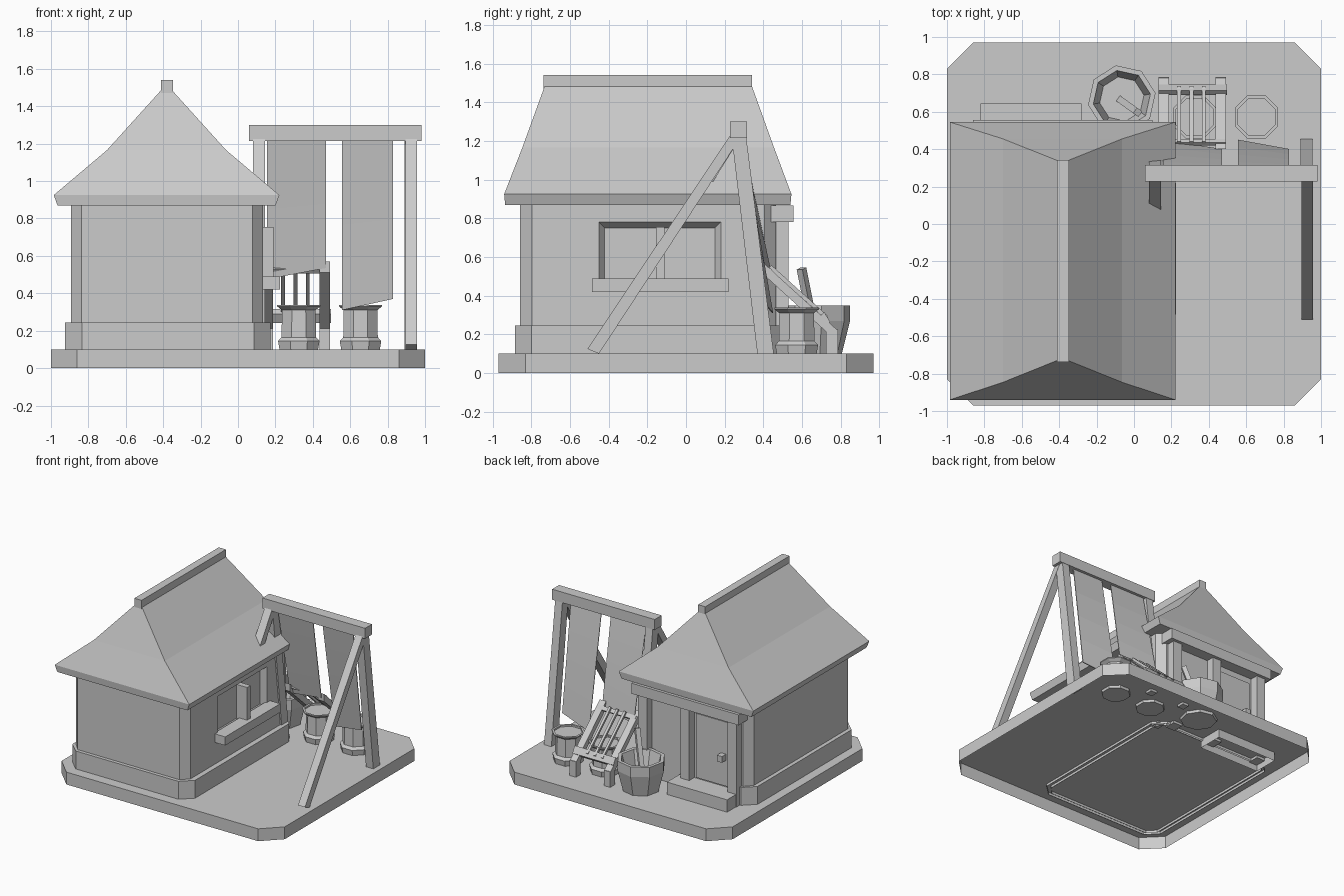
import bpy, bmesh, math
from mathutils import Vector

cube = bpy.data.objects.get("Cube")
if cube:
    bpy.data.objects.remove(cube, do_unlink=True)

grey = bpy.data.materials.new("plain_grey")
grey.use_nodes = True
COLOR = (0.6, 0.6, 0.6, 1)
grey.diffuse_color = COLOR
grey.node_tree.nodes["Principled BSDF"].inputs["Base Color"].default_value = COLOR


def finish(name, bm):
    bmesh.ops.recalc_face_normals(bm, faces=bm.faces)
    mesh = bpy.data.meshes.new(name)
    bm.to_mesh(mesh)
    bm.free()
    mesh.materials.append(grey)
    obj = bpy.data.objects.new(name, mesh)
    bpy.context.collection.objects.link(obj)
    return obj


def loft(bm, rings, bottom=True, top=True):
    """Join rings of points with side faces and optional end caps."""
    rows = [[bm.verts.new(p) for p in ring] for ring in rings]
    n = len(rows[0])
    for a, b in zip(rows, rows[1:]):
        for i in range(n):
            j = (i + 1) % n
            bm.faces.new((a[i], a[j], b[j], b[i]))
    if bottom:
        bm.faces.new(rows[0])
    if top:
        bm.faces.new(rows[-1])


def box(name, x0, x1, y0, y1, z0, z1, bottom=True):
    bm = bmesh.new()
    loft(bm, [[(x0, y0, z), (x1, y0, z), (x1, y1, z), (x0, y1, z)] for z in (z0, z1)], bottom)
    return finish(name, bm)


def side_bar(name, x0, x1, profile):
    """Bar with a y-z profile pushed along x."""
    bm = bmesh.new()
    loft(bm, [[(x, y, z) for y, z in profile] for x in (x0, x1)])
    return finish(name, bm)


def chamfered(x0, x1, y0, y1, cx, cy):
    return [(x0 + cx, y0), (x1 - cx, y0), (x1, y0 + cy), (x1, y1 - cy),
            (x1 - cx, y1), (x0 + cx, y1), (x0, y1 - cy), (x0, y0 + cy)]


def slab(bm, outline, z0, z1):
    loft(bm, [[(x, y, z) for x, y in outline] for z in (z0, z1)], bottom=False)


def lathe(name, x, y, profile, turn, sides=8):
    bm = bmesh.new()
    rings = []
    for r, z in profile:
        angles = [turn + math.tau * i / sides for i in range(sides)]
        rings.append([(x + r * math.cos(a), y + r * math.sin(a), z) for a in angles])
    loft(bm, rings)
    return finish(name, bm)


def stick(name, start, end, size):
    """Square bar between two points."""
    start, end = Vector(start), Vector(end)
    rot = (end - start).to_track_quat('Z', 'Y')
    h = size / 2
    corners = [rot @ Vector(c) for c in ((-h, -h, 0), (h, -h, 0), (h, h, 0), (-h, h, 0))]
    bm = bmesh.new()
    loft(bm, [[p + c for c in corners] for p in (start, end)])
    return finish(name, bm)


# Ground plate, open underneath
bm = bmesh.new()
slab(bm, chamfered(-1, 1, -0.97, 0.97, 0.14, 0.14), 0, 0.1)
finish("ground_plate", bm)

# Foundation with a gap along the back for the entrance
bm = bmesh.new()
outline = chamfered(-0.925, 0.175, -0.885, 0.49, 0.09, 0.085)
outline[5:5] = [(0.03, 0.49), (0.03, 0.45), (-0.79, 0.45), (-0.79, 0.49)]
slab(bm, outline, 0.08, 0.245)
finish("foundation", bm)

# Walls with a recessed window on the right side
bm = bmesh.new()
slab(bm, chamfered(-0.893, 0.133, -0.857, 0.465, 0.056, 0.06), 0.08, 0.9)
bm.normal_update()
pane = max(bm.faces, key=lambda f: f.calc_center_median().x)
mid = pane.calc_center_median()
bmesh.ops.inset_individual(bm, faces=[pane], thickness=0.05)
for v in pane.verts:
    v.co.y = -0.45 if v.co.y < mid.y else 0.18
    v.co.z = 0.45 if v.co.z < mid.z else 0.78
bmesh.ops.inset_individual(bm, faces=[pane], thickness=0.042)
for v in pane.verts:
    v.co.x -= 0.04
finish("walls", bm)
box("window_sill", 0.12, 0.225, -0.485, 0.22, 0.42, 0.49)
box("window_mullion", 0.09, 0.19, -0.155, -0.11, 0.48, 0.755)

# Hipped roof with a bend in the long slopes
bm = bmesh.new()
rings = []
for hx, y0, y1, z in ((0.583, -0.935, 0.54, 0.87), (0.603, -0.94, 0.545, 0.925),
                      (0.318, -0.846, 0.455, 1.166), (0.03, -0.73, 0.34, 1.485)):
    rings.append([(sx * hx - 0.382, y, z) for sx, y in ((-1, y0), (1, y0), (1, y1), (-1, y1))])
loft(bm, rings)
finish("roof", bm)
box("roof_ridge", -0.412, -0.348, -0.738, 0.342, 1.47, 1.54)

# Entrance at the back
box("entrance_beam", -0.86, 0.1, 0.44, 0.555, 0.78, 0.865)
for i, x in enumerate((0.02, -0.36, -0.785)):
    box(f"entrance_post_{i + 1}", x - 0.04, x + 0.04, 0.44, 0.53, 0.08, 0.79)
box("door", -0.72, -0.42, 0.46, 0.474, 0.21, 0.73)
box("door_knob", -0.69, -0.645, 0.465, 0.525, 0.42, 0.47)
box("entrance_step", -0.82, -0.28, 0.44, 0.645, 0.03, 0.2, bottom=False)

# Tall frame: top beam, upright rear legs and slanted front braces
box("frame_beam", 0.06, 0.98, 0.227, 0.315, 1.215, 1.3)
for side, x0 in (("left", 0.89), ("right", 0.08)):
    x1 = x0 + 0.065
    side_bar(f"{side}_rear_leg", x0, x1, [(0.235, 1.23), (0.31, 1.23), (0.455, 0.09), (0.37, 0.09)])
side_bar("left_front_brace", 0.895, 0.957, [(0.23, 1.23), (0.29, 1.23), (-0.45, 0.1), (-0.51, 0.125)])
side_bar("right_front_brace", 0.08, 0.145, [(0.23, 1.23), (0.29, 1.23), (0.115, 0.95), (0.07, 0.98)])


# Hanging cloths, swept slightly backwards
def cloth(name, x0, x1, left, right):
    bm = bmesh.new()
    rows = []
    for i in range(5):
        t = i / 4
        row = []
        for x, (y, z) in ((x0, left), (x1, right)):
            yy = 0.285 + (y - 0.285) * t
            zz = 1.22 + (z - 1.22) * t
            row += [(x, yy, zz), (x, yy + 0.006, zz)]
        rows.append([row[0], row[2], row[3], row[1]])
    loft(bm, rows)
    finish(name, bm)


cloth("cloth_near_house", 0.155, 0.47, (0.445, 0.475), (0.395, 0.535))
cloth("cloth_outer", 0.555, 0.83, (0.445, 0.31), (0.395, 0.37))

# Two small barrels with flared lids
barrel = [(0.108, 0.08), (0.12, 0.145), (0.1, 0.165), (0.097, 0.31), (0.125, 0.33),
          (0.125, 0.338), (0.108, 0.338), (0.108, 0.325)]
for i, x in enumerate((0.325, 0.655)):
    lathe(f"small_barrel_{i + 1}", x, 0.572, barrel, math.pi / 8)

# Open bucket with a leaning stick
lathe("bucket", -0.065, 0.668, [(0.135, 0.08), (0.183, 0.27), (0.183, 0.35), (0.155, 0.35),
                                (0.12, 0.22)], math.radians(10))
stick("bucket_stick", (-0.075, 0.665, 0.2), (0.02, 0.597, 0.54), 0.036)

# Sloping rack beside the bucket
for side, x0 in (("left", 0.437), ("right", 0.13)):
    x1 = x0 + 0.056
    side_bar(f"{side}_rack_rail", x0, x1, [(0.4, 0.57), (0.4, 0.51), (0.75, 0.19), (0.785, 0.22)])
    box(f"{side}_rack_leg", x0, x1, 0.725, 0.785, 0.08, 0.225)
side_bar("rack_lower_bar", 0.13, 0.497, [(0.69, 0.29), (0.715, 0.315), (0.745, 0.265), (0.72, 0.24)])
side_bar("rack_upper_bar", 0.14, 0.49, [(0.42, 0.53), (0.435, 0.545), (0.455, 0.52), (0.44, 0.505)])
for i, x in enumerate((0.24, 0.307, 0.373)):
    stick(f"rack_rod_{i + 1}", (x, 0.435, 0.55), (x, 0.73, 0.285), 0.02)
